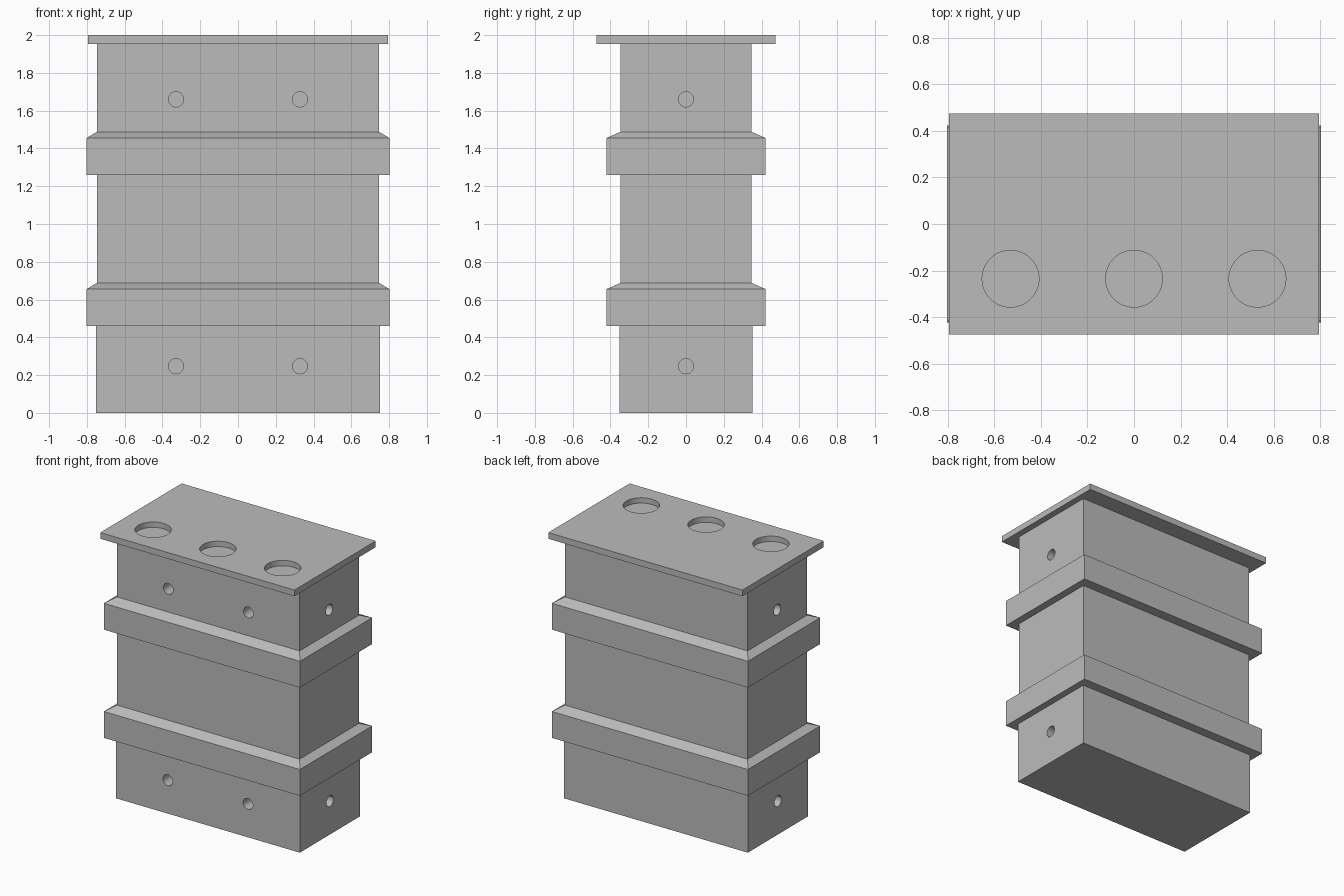
import bpy
import bmesh
from math import pi
from mathutils import Matrix

cube = bpy.data.objects.get("Cube")
if cube:
    bpy.data.objects.remove(cube, do_unlink=True)

grey = bpy.data.materials.new("plain grey")
grey.use_nodes = True
colour = (0.5, 0.5, 0.5, 1)
grey.diffuse_color = colour
grey.node_tree.nodes["Principled BSDF"].inputs["Base Color"].default_value = colour


def add_object(name, bm):
    bmesh.ops.recalc_face_normals(bm, faces=bm.faces)
    mesh = bpy.data.meshes.new(name)
    bm.to_mesh(mesh)
    bm.free()
    mesh.materials.append(grey)
    obj = bpy.data.objects.new(name, mesh)
    bpy.context.collection.objects.link(obj)
    return obj


def stacked_box(name, levels):
    """Loft rectangles given as (half width, half depth, height)."""
    bm = bmesh.new()
    rings = [[bm.verts.new((sx * w, sy * d, z))
              for sx, sy in ((-1, -1), (1, -1), (1, 1), (-1, 1))]
             for w, d, z in levels]
    bm.faces.new(rings[0])
    bm.faces.new(rings[-1])
    for low, high in zip(rings, rings[1:]):
        for i in range(4):
            j = (i + 1) % 4
            bm.faces.new((low[i], low[j], high[j], high[i]))
    return add_object(name, bm)


def drill(target, radius, depth, holes):
    """Cut blind round holes; each is a centre on the surface and an axis."""
    bm = bmesh.new()
    for centre, axis in holes:
        turn = {"X": Matrix.Rotation(pi / 2, 4, "Y"),
                "Y": Matrix.Rotation(pi / 2, 4, "X"),
                "Z": Matrix.Identity(4)}[axis]
        bmesh.ops.create_cone(bm, cap_ends=True, segments=48, radius1=radius,
                              radius2=radius, depth=depth * 2,
                              matrix=Matrix.Translation(centre) @ turn)
    cutter = add_object(target.name + "_hole_cutter", bm)
    cutter.hide_render = True
    cutter.hide_set(True)
    cutter.display_type = "WIRE"
    mod = target.modifiers.new("holes", "BOOLEAN")
    mod.operation = "DIFFERENCE"
    mod.solver = "EXACT"
    mod.object = cutter
    bpy.context.view_layer.objects.active = target
    bpy.ops.object.modifier_apply(modifier=mod.name)
    bpy.data.objects.remove(cutter, do_unlink=True)


# Body: a slightly wider foot below the main box
W, D = 0.747, 0.347
FW, FD = 0.752, 0.352
foot = stacked_box("foot_box", [(FW, FD, 0), (FW, FD, 0.47)])
body = stacked_box("main_box", [(W, D, 0.47), (W, D, 1.955)])

# Peg holes in the front and both ends
for part, w, d, z in ((foot, FW, FD, 0.247), (body, W, D, 1.66)):
    holes = [((s * 0.328, -d, z), "Y") for s in (-1, 1)]
    holes += [((s * w, 0, z), "X") for s in (-1, 1)]
    drill(part, 0.04, 0.1, holes)

# Collars with a sloped upper edge
for name, z in (("lower_collar", 0.46), ("upper_collar", 1.26)):
    stacked_box(name, [(0.802, 0.422, z), (0.802, 0.422, z + 0.195),
                       (W, D, z + 0.228)])

# Overhanging lid with three round recesses along the front
lid = stacked_box("lid", [(0.794, 0.475, 1.954), (0.794, 0.475, 2)])
drill(lid, 0.122, 0.04, [((x, -0.235, 2), "Z") for x in (-0.53, 0, 0.53)])

# Smooth the round hole walls and keep every other edge sharp
bpy.ops.object.select_all(action="DESELECT")
for obj in (foot, body, lid):
    obj.select_set(True)
bpy.context.view_layer.objects.active = lid
bpy.ops.object.shade_smooth_by_angle(angle=pi / 6)
